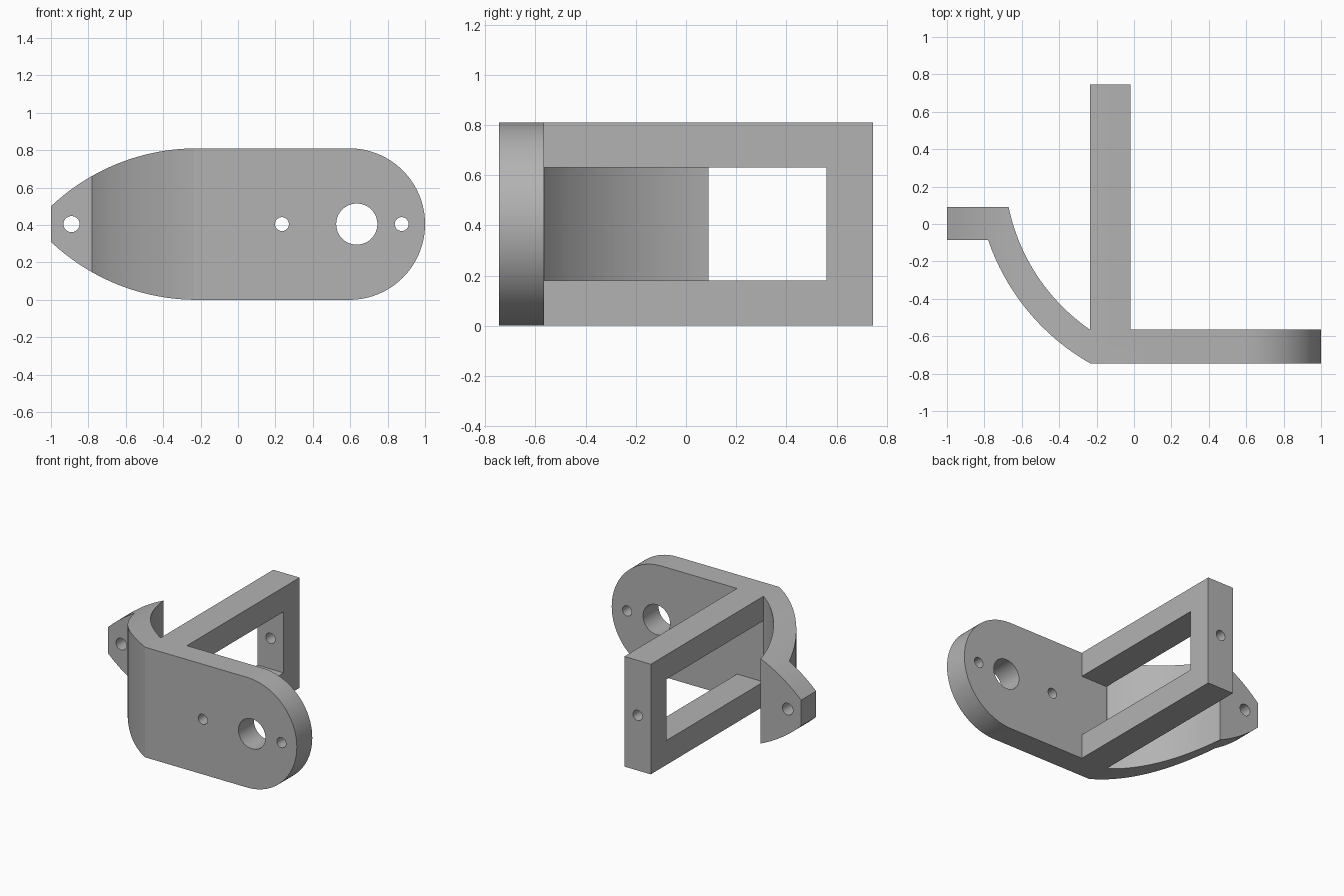
import bpy, bmesh
from math import pi, sin, cos, asin, atan2, hypot, radians
from mathutils import Matrix, Vector

cube = bpy.data.objects.get("Cube")
if cube:
    bpy.data.objects.remove(cube, do_unlink=True)

HEIGHT = 0.81
MID = HEIGHT / 2
FRONT, BACK = -0.745, 0.745
PLATE_BACK = -0.565
FRAME_L, FRAME_R = -0.235, -0.02


def arc(cx, cy, r, a0, a1, n):
    """Points on a circle arc from angle a0 to a1."""
    return [(cx + r * cos(a0 + (a1 - a0) * i / n),
             cy + r * sin(a0 + (a1 - a0) * i / n)) for i in range(n + 1)]


def arc_between(c, p, q, n=28):
    """Arc about c that runs from p to q."""
    a0, a1 = (atan2(k[1] - c[1], k[0] - c[0]) % (2 * pi) for k in (p, q))
    return arc(*c, hypot(p[0] - c[0], p[1] - c[1]), a0, a1, n)


def prism(name, points, to_3d, depth):
    """Extrude a flat outline along the depth vector."""
    bm = bmesh.new()
    face = bm.faces.new([bm.verts.new(to_3d(a, b)) for a, b in points])
    ext = bmesh.ops.extrude_face_region(bm, geom=[face])
    moved = [v for v in ext["geom"] if isinstance(v, bmesh.types.BMVert)]
    bmesh.ops.translate(bm, verts=moved, vec=depth)
    bmesh.ops.recalc_face_normals(bm, faces=bm.faces)
    mesh = bpy.data.meshes.new(name)
    bm.to_mesh(mesh)
    bm.free()
    obj = bpy.data.objects.new(name, mesh)
    bpy.context.collection.objects.link(obj)
    return obj


def boolean(target, cutter, operation):
    """Apply a boolean, then drop the helper."""
    cutter.hide_render = True
    mod = target.modifiers.new(operation.title(), "BOOLEAN")
    mod.object, mod.operation, mod.solver = cutter, operation, "EXACT"
    bpy.context.view_layer.objects.active = target
    bpy.ops.object.modifier_apply(modifier=mod.name)
    bpy.data.objects.remove(cutter, do_unlink=True)


# Plan profile: front plate, upright frame, curved arm and end flange
centre = (0.364, 0.305)
outer = arc_between(centre, (-0.78, -0.085), (FRAME_L, FRONT))
inner = arc_between(centre, (FRAME_L, PLATE_BACK), (-0.67, 0.09))
plan = (outer
        + [(1.0, FRONT), (1.0, PLATE_BACK), (FRAME_R, PLATE_BACK),
           (FRAME_R, BACK), (FRAME_L, BACK)]
        + inner + [(-1.0, 0.09), (-1.0, -0.085)])
bracket = prism("bracket", plan, lambda x, y: (x, y, 0), Vector((0, 0, HEIGHT)))

# Front outline: round right end, tapering left end
taper_x, taper_r = -0.22, 1.136
sweep = asin((1 + taper_x) / taper_r)
upper = arc(taper_x, HEIGHT - taper_r, taper_r, pi / 2, pi / 2 + sweep, 32)
lower = [(x, HEIGHT - z) for x, z in reversed(upper)]
outline = arc(1 - MID, MID, MID, -pi / 2, pi / 2, 64) + upper + lower
shape = prism("outline_cutter", outline, lambda x, z: (x, -1, z), Vector((0, 2, 0)))
boolean(bracket, shape, "INTERSECT")

# Rectangular window through the frame
window = [(PLATE_BACK, 0.18), (0.56, 0.18), (0.56, 0.63), (PLATE_BACK, 0.63)]
boolean(bracket, prism("window_cutter", window,
                       lambda y, z: (FRAME_L - 0.002, y, z),
                       Vector((FRAME_R - FRAME_L + 0.004, 0, 0))), "DIFFERENCE")

# Bolt holes: x, radius, y start, y end
for x, r, y0, y1 in ((-0.89, 0.043, -0.2, 0.2), (0.235, 0.037, -0.9, -0.4),
                     (0.635, 0.11, -0.9, -0.4), (0.875, 0.037, -0.9, -0.4),
                     (-0.128, 0.038, 0.4, 0.9)):
    circle = arc(x, MID, r, 0, 2 * pi, 48)[:-1]
    boolean(bracket, prism("hole_cutter", circle,
                           lambda a, z, y=y0: (a, y, z),
                           Vector((0, y1 - y0, 0))), "DIFFERENCE")

# Plain grey finish
grey = bpy.data.materials.new("plain grey")
grey.use_nodes = True
colour = (0.45, 0.45, 0.45, 1)
grey.diffuse_color = colour
grey.node_tree.nodes["Principled BSDF"].inputs["Base Color"].default_value = colour
bracket.data.materials.clear()
bracket.data.materials.append(grey)
for poly in bracket.data.polygons:
    poly.material_index = 0

bpy.ops.object.select_all(action="DESELECT")
bracket.select_set(True)
bpy.context.view_layer.objects.active = bracket
bpy.ops.object.shade_smooth_by_angle(angle=radians(25))
